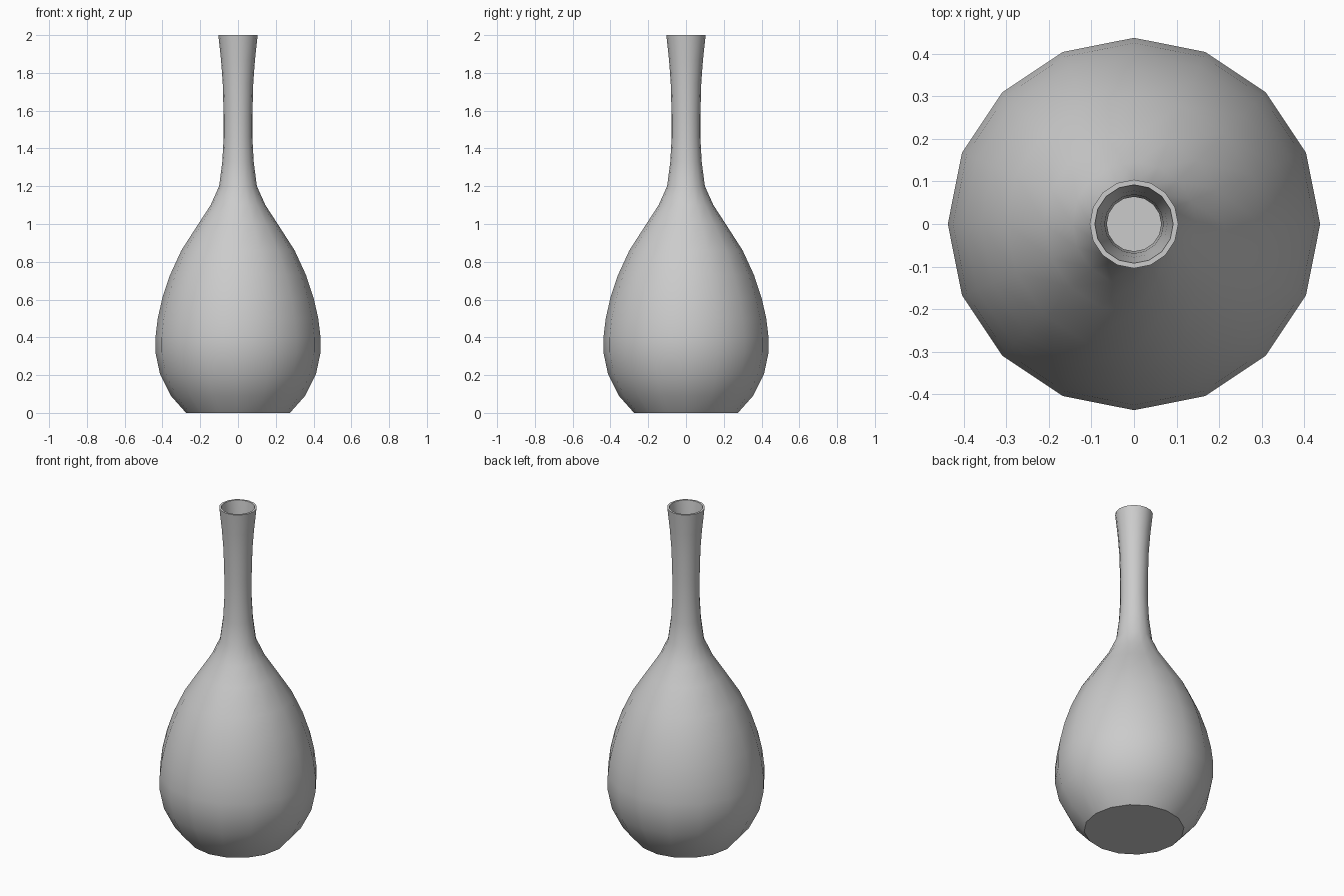
import bpy, bmesh, math

if "Cube" in bpy.data.objects:
    bpy.data.objects.remove(bpy.data.objects["Cube"])

SIDES = 16
# outer profile (radius, height), base to lip
OUTER = [(0.275, 0.0), (0.355, 0.09), (0.413, 0.205), (0.437, 0.32), (0.437, 0.40),
         (0.425, 0.50), (0.40, 0.61), (0.36, 0.73), (0.30, 0.86), (0.21, 1.0),
         (0.145, 1.10), (0.1, 1.20), (0.083, 1.33), (0.076, 1.46), (0.076, 1.57),
         (0.081, 1.75), (0.090, 1.87), (0.104, 2.0)]
WALL = 0.012
# inner wall runs back down from the lip to the floor
INNER = [(r - WALL, z) for r, z in reversed(OUTER[1:])] + [(0.25, 0.025)]


def lathe(name, profile):
    bm = bmesh.new()
    rings = []
    for r, z in profile:
        rings.append([bm.verts.new((r * math.cos(2 * math.pi * i / SIDES),
                                    r * math.sin(2 * math.pi * i / SIDES), z))
                      for i in range(SIDES)])
    for a, b in zip(rings, rings[1:]):
        for i in range(SIDES):
            j = (i + 1) % SIDES
            bm.faces.new((a[i], a[j], b[j], b[i]))
    # flat base and inside floor
    bm.faces.new(rings[0][::-1])
    bm.faces.new(rings[-1])
    bmesh.ops.recalc_face_normals(bm, faces=bm.faces)
    mesh = bpy.data.meshes.new(name)
    bm.to_mesh(mesh)
    bm.free()
    obj = bpy.data.objects.new(name, mesh)
    bpy.context.collection.objects.link(obj)
    return obj


vase = lathe("bottle_vase", OUTER + INNER)
bpy.context.view_layer.objects.active = vase
vase.select_set(True)
bpy.ops.object.shade_smooth_by_angle(angle=math.radians(35))
